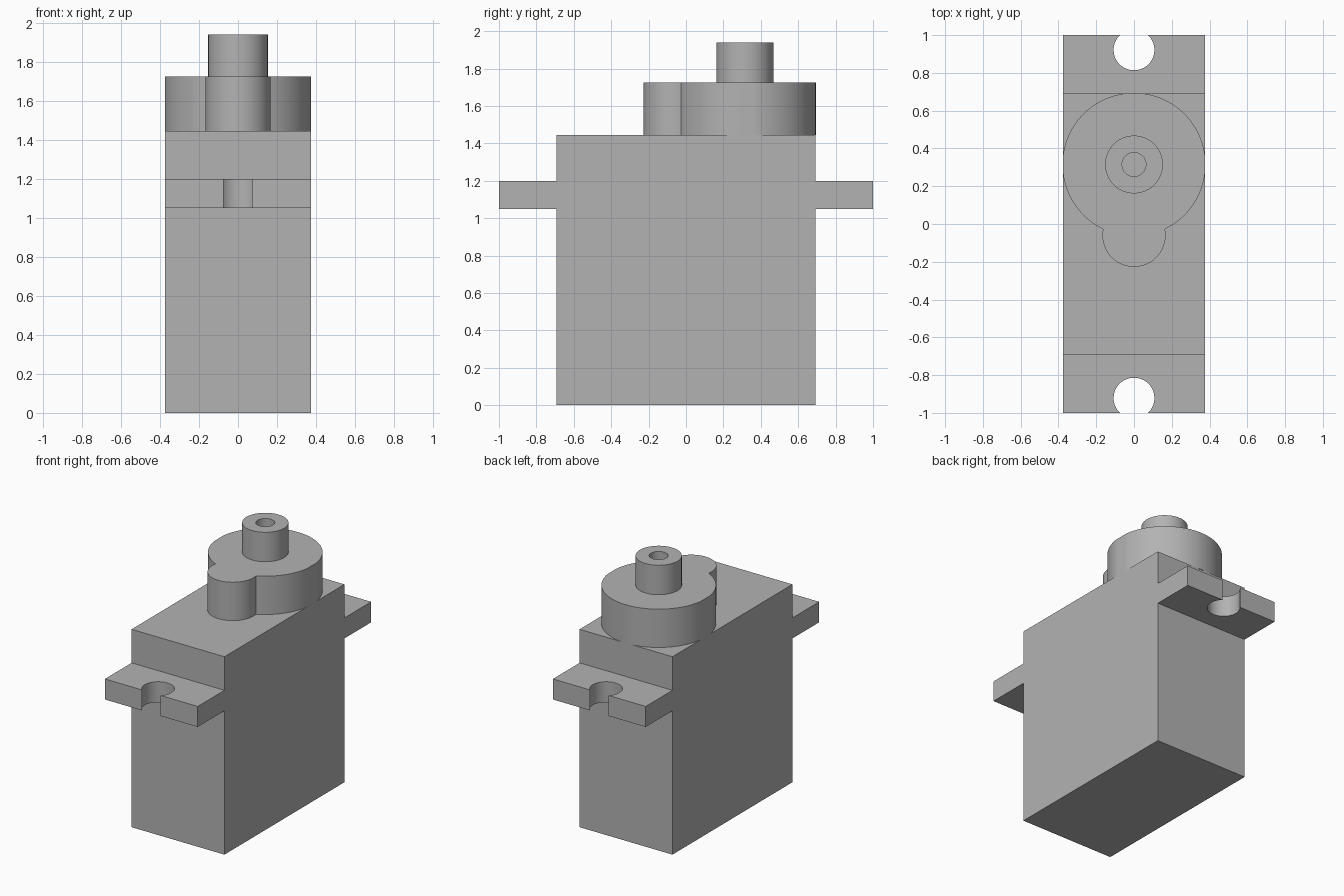
import bpy
import bmesh
from math import acos, asin, cos, pi, radians, sin, sqrt
from mathutils import Vector

old = bpy.data.objects.get("Cube")
if old:
    bpy.data.objects.remove(old, do_unlink=True)

grey = bpy.data.materials.new("light grey plastic")
grey.use_nodes = True
grey.diffuse_color = (0.45, 0.45, 0.45, 1)
grey.node_tree.nodes["Principled BSDF"].inputs["Base Color"].default_value = (0.45, 0.45, 0.45, 1)

HALF_W, HALF_L, TOP = 0.375, 0.692, 1.445
EAR_LOW, EAR_HIGH = 1.05, 1.20
SHAFT_Y = 0.315
HOUSING_TOP, SHAFT_TOP = 1.725, 1.94


def arc(cy, r, start, end, n):
    """Points on a circle centred on x = 0."""
    return [(r * cos(start + (end - start) * i / n),
             cy + r * sin(start + (end - start) * i / n)) for i in range(n + 1)]


def extrude(name, points, direction, closed=True):
    """Extrude a planar outline; the start cap is optional."""
    bm = bmesh.new()
    face = bm.faces.new([bm.verts.new(p) for p in points])
    made = bmesh.ops.extrude_face_region(bm, geom=[face], use_keep_orig=True)
    moved = [v for v in made["geom"] if isinstance(v, bmesh.types.BMVert)]
    bmesh.ops.translate(bm, vec=Vector(direction), verts=moved)
    bmesh.ops.recalc_face_normals(bm, faces=bm.faces)
    if not closed:
        bmesh.ops.delete(bm, geom=[face], context="FACES_ONLY")
    return finish(name, bm)


def finish(name, bm):
    mesh = bpy.data.meshes.new(name)
    bm.to_mesh(mesh)
    bm.free()
    mesh.materials.append(grey)
    obj = bpy.data.objects.new(name, mesh)
    bpy.context.collection.objects.link(obj)
    return obj


def smooth(obj):
    bpy.ops.object.select_all(action="DESELECT")
    obj.select_set(True)
    bpy.context.view_layer.objects.active = obj
    bpy.ops.object.shade_smooth_by_angle(angle=radians(30))


# Case with both mounting ears, as one side profile
half = [(HALF_L, 0), (HALF_L, EAR_LOW), (1, EAR_LOW),
        (1, EAR_HIGH), (HALF_L, EAR_HIGH), (HALF_L, TOP)]
profile = half + [(-y, z) for y, z in reversed(half)]
case = extrude("case_with_ears", [(-HALF_W, y, z) for y, z in profile], (2 * HALF_W, 0, 0))

# Open screw holes at the ends of the ears
for side in (-1, 1):
    ring = arc(side * 0.922, 0.108, 0, 2 * pi, 64)[:-1]
    cutter = extrude("screw_hole_cutter", [(x, y, 1.0) for x, y in ring], (0, 0, 0.24))
    cutter.hide_render = True
    cut = case.modifiers.new("screw_hole", "BOOLEAN")
    cut.operation = "DIFFERENCE"
    cut.solver = "EXACT"
    cut.object = cutter
    bpy.context.view_layer.objects.active = case
    bpy.ops.object.modifier_apply(modifier=cut.name)
    bpy.data.objects.remove(cutter, do_unlink=True)
smooth(case)

# Gear housing: a large disc merged with a small lobe, trimmed to the case width
R, r, lobe_y = 0.379, 0.167, -0.06
gap = SHAFT_Y - lobe_y
along = (R * R - r * r + gap * gap) / (2 * gap)
join_x = sqrt(R * R - along * along)
a = asin(join_x / R)
b = acos((gap - along) / r)
big = arc(SHAFT_Y, R, -pi / 2 + a, 1.5 * pi - a, 112)
small = arc(lobe_y, r, pi / 2 + b, 2.5 * pi - b, 48)[1:-1]
outline = [(max(-HALF_W, min(HALF_W, x)), y, TOP) for x, y in big + small]
smooth(extrude("gear_housing", outline, (0, 0, HOUSING_TOP - TOP), closed=False))

# Output shaft with a blind screw bore, turned from a profile
bm = bmesh.new()
turned = [(0.153, HOUSING_TOP), (0.153, SHAFT_TOP), (0.063, SHAFT_TOP),
          (0.063, HOUSING_TOP), (0, HOUSING_TOP)]
verts = [bm.verts.new((x, SHAFT_Y, z)) for x, z in turned]
edges = [bm.edges.new(pair) for pair in zip(verts, verts[1:])]
bmesh.ops.spin(bm, geom=verts + edges, cent=(0, SHAFT_Y, 0), axis=(0, 0, 1),
               angle=2 * pi, steps=64)
bmesh.ops.remove_doubles(bm, verts=bm.verts, dist=0.0001)
bmesh.ops.recalc_face_normals(bm, faces=bm.faces)
# An open surface may come out inverted, so face the rim upward
rim = max(bm.faces, key=lambda f: f.calc_center_median().z)
if rim.normal.z < 0:
    bmesh.ops.reverse_faces(bm, faces=bm.faces)
smooth(finish("output_shaft", bm))
